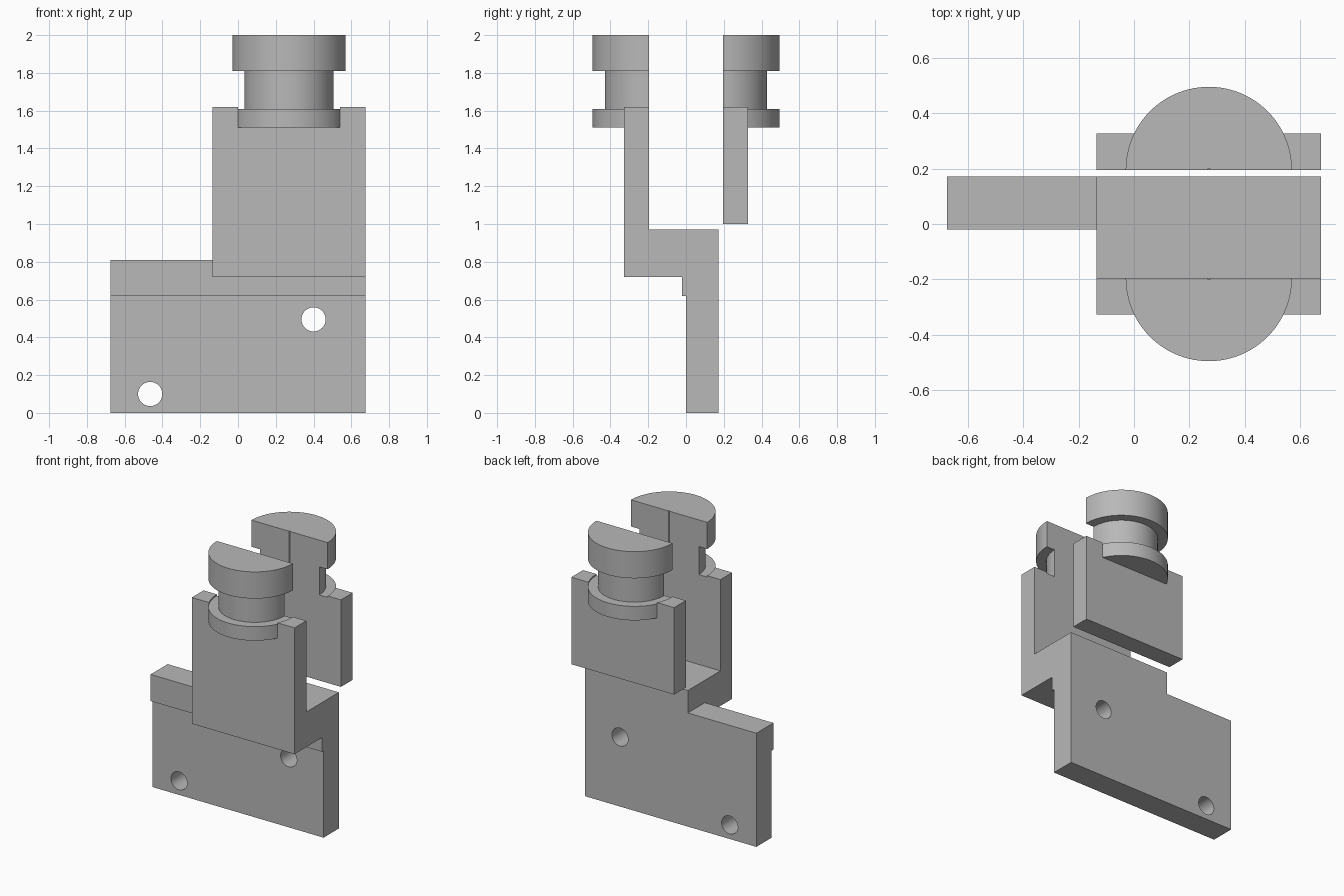
import bpy, bmesh, math

cube = bpy.data.objects.get("Cube")
if cube:
    bpy.data.objects.remove(cube, do_unlink=True)

grey = bpy.data.materials.new("plain grey")
grey.use_nodes = True
COLOUR = (0.48, 0.48, 0.48, 1)
grey.diffuse_color = COLOUR
for node in grey.node_tree.nodes:
    if node.type == "BSDF_PRINCIPLED":
        node.inputs["Base Color"].default_value = COLOUR

INNER, OUTER = 0.195, 0.327     # faces of the two upright jaws
LEFT, STEP, RIGHT = -0.675, -0.135, 0.675
KNOB_X, KNOB_R, NECK_R = 0.27, 0.30, 0.235


def prism(name, points, axis, low, high):
    """Extrude a flat outline along one axis."""
    place = {"x": lambda a, b, t: (t, a, b),
             "y": lambda a, b, t: (a, t, b),
             "z": lambda a, b, t: (a, b, t)}[axis]
    bm = bmesh.new()
    ends = [[bm.verts.new(place(a, b, t)) for a, b in points] for t in (low, high)]
    bm.faces.new(ends[0])
    bm.faces.new(ends[1])
    n = len(points)
    for i in range(n):
        j = (i + 1) % n
        bm.faces.new((ends[0][i], ends[0][j], ends[1][j], ends[1][i]))
    bmesh.ops.recalc_face_normals(bm, faces=bm.faces)
    mesh = bpy.data.meshes.new(name)
    bm.to_mesh(mesh)
    bm.free()
    mesh.materials.append(grey)
    obj = bpy.data.objects.new(name, mesh)
    bpy.context.collection.objects.link(obj)
    return obj


def arc(x, y, radius, turn, count):
    """Points on a circle, or on half of it when turn is plus or minus pi."""
    steps = count if abs(turn) > 4 else count - 1
    return [(x + radius * math.cos(turn * i / steps),
             y + radius * math.sin(turn * i / steps)) for i in range(count)]


def combine(target, tool, operation):
    mod = target.modifiers.new(operation.title(), "BOOLEAN")
    mod.operation = operation
    mod.solver = "EXACT"
    mod.object = tool
    bpy.context.view_layer.objects.active = target
    bpy.ops.object.modifier_apply(modifier=mod.name)
    bpy.data.objects.remove(tool, do_unlink=True)


def add_knob(jaw, side):
    """Half of a flanged knob, split on the inner face of its jaw."""
    def half(name, radius, low, high):
        outline = arc(KNOB_X, side * INNER, radius, side * math.pi, 49)
        return prism(name, outline, "z", low, high)
    combine(jaw, half("groove_cutter", KNOB_R, 1.61, 1.75), "DIFFERENCE")
    combine(jaw, half("flange", KNOB_R, 1.51, 1.61), "UNION")
    combine(jaw, half("neck", NECK_R, 1.55, 1.85), "UNION")
    combine(jaw, half("head", KNOB_R, 1.81, 2.0), "UNION")
    # thin centre bore
    bore = arc(KNOB_X, side * INNER, 0.006, math.tau, 12)
    combine(jaw, prism("bore_cutter", bore, "z", 1.62, 2.1), "DIFFERENCE")


# mounting plate with a shallow lip along its top
plate_side = [(0, 0), (0.172, 0), (0.172, 0.81), (-0.02, 0.81), (-0.02, 0.62), (0, 0.62)]
bracket = prism("mounting_bracket", plate_side, "x", LEFT, RIGHT)

# bridge stepping forward and up into the front jaw
jaw_side = [(-OUTER, 0.72), (0.172, 0.72), (0.172, 0.97),
            (-INNER, 0.97), (-INNER, 1.62), (-OUTER, 1.62)]
combine(bracket, prism("front_jaw", jaw_side, "x", STEP, RIGHT), "UNION")

# screw holes through the plate
for x, z in ((-0.465, 0.10), (0.40, 0.495)):
    hole = prism("hole_cutter", arc(x, z, 0.064, math.tau, 40), "y", -0.1, 0.3)
    combine(bracket, hole, "DIFFERENCE")

# separate rear jaw
rear_side = [(INNER, 1.0), (OUTER, 1.0), (OUTER, 1.62), (INNER, 1.62)]
rear_jaw = prism("rear_jaw", rear_side, "x", STEP, RIGHT)

for jaw, side in ((bracket, -1), (rear_jaw, 1)):
    add_knob(jaw, side)
    bpy.ops.object.select_all(action="DESELECT")
    jaw.select_set(True)
    bpy.context.view_layer.objects.active = jaw
    bpy.ops.object.shade_smooth_by_angle(angle=math.radians(30))
